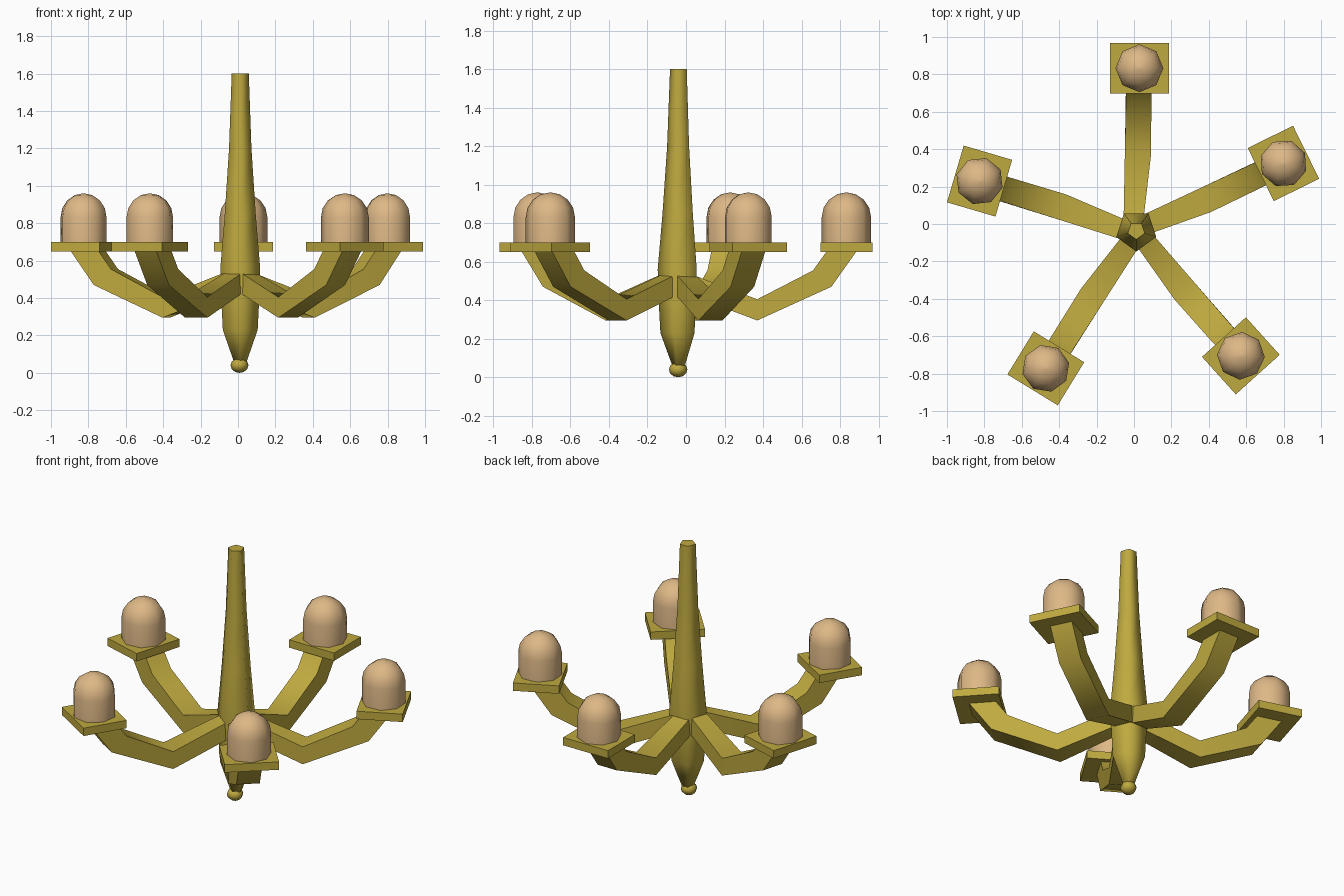
import bpy, math
from mathutils import Matrix, Vector

if "Cube" in bpy.data.objects:
    bpy.data.objects.remove(bpy.data.objects["Cube"])

def material(name, rgb):
    m = bpy.data.materials.new(name)
    m.diffuse_color = (*rgb, 1)
    m.use_nodes = True
    m.node_tree.nodes["Principled BSDF"].inputs["Base Color"].default_value = m.diffuse_color
    return m

brass = material("brass", (0.52, 0.40, 0.05))
wax = material("warm wax", (0.73, 0.48, 0.24))

def build(name, verts, faces, mat, matrix=None, smooth=None):
    me = bpy.data.meshes.new(name)
    me.from_pydata(verts, [], faces)
    if matrix:
        me.transform(matrix)
    me.materials.append(mat)
    ob = bpy.data.objects.new(name, me)
    bpy.context.collection.objects.link(ob)
    bpy.ops.object.select_all(action='DESELECT')
    ob.select_set(True)
    bpy.context.view_layer.objects.active = ob
    bpy.ops.object.mode_set(mode='EDIT')
    bpy.ops.mesh.select_all(action='SELECT')
    bpy.ops.mesh.normals_make_consistent(inside=False)
    bpy.ops.object.mode_set(mode='OBJECT')
    if smooth:
        bpy.ops.object.shade_smooth_by_angle(angle=math.radians(smooth))
    return ob

def loft(rings):
    """Skin a list of equal-length vertex rings and cap both ends."""
    n = len(rings[0])
    verts = [v for r in rings for v in r]
    faces = [(i*n + j, i*n + (j+1) % n, (i+1)*n + (j+1) % n, (i+1)*n + j)
             for i in range(len(rings)-1) for j in range(n)]
    faces += [tuple(range(n)), tuple(range(len(verts)-n, len(verts)))]
    return verts, faces

def lathe(profile, n, start):
    return loft([[(r*math.cos(start + 2*math.pi*k/n), r*math.sin(start + 2*math.pi*k/n), z)
                  for k in range(n)] for r, z in profile])

# five-sided central column
column = [(0.036, 0.06), (0.098, 0.23), (0.107, 0.40), (0.112, 0.56), (0.087, 0.85),
          (0.063, 1.2), (0.048, 1.6)]
build("column", *lathe(column, 5, -math.pi/2), brass,
      Matrix.Translation((0.012, -0.035, 0)), 75)

# bottom ball
bpy.ops.mesh.primitive_uv_sphere_add(segments=8, ring_count=6, radius=1, location=(0.008, -0.041, 0.04))
ball = bpy.context.object
ball.name = "bottom_ball"
ball.scale = (0.048, 0.048, 0.04)
ball.data.materials.append(brass)
bpy.ops.object.shade_smooth_by_angle(angle=math.radians(50))

# arm sections: (top r, top z, bottom r, bottom z, sideways shift, half width)
sections = [(0.0, 0.56, 0.0, 0.45, 0.012, 0.05),
            (0.41, 0.405, 0.41, 0.295, -0.016, 0.07),
            (0.70, 0.555, 0.795, 0.47, -0.02, 0.068),
            (0.775, 0.66, 0.93, 0.66, -0.02, 0.068)]
arm_rings = [[(tr, s-w, tz), (tr, s+w, tz), (br, s+w, bz), (br, s-w, bz)]
             for tr, tz, br, bz, s, w in sections]

# drip plate and domed candle, local to the arm end
END = Vector((0.873, -0.024, 0))
px, py = 0.135, 0.158
plate_rings = [[(-px, -py, z), (px, -py, z), (px, py, z), (-px, py, z)] for z in (0.65, 0.70)]
R, H = 0.128, 0.832
candle = [(R, 0.69), (R, H)] + [(R*math.cos(math.radians(a)), H + R*math.sin(math.radians(a)))
                                for a in (22.5, 45, 67.5, 89)]

# five hand-spaced arms
for i, deg in enumerate((90, 163.6, 238.5, 312, 386.2), 1):
    m = Matrix.Translation((0.005, -0.04, 0)) @ Matrix.Rotation(math.radians(deg), 4, 'Z')
    end = m @ Matrix.Translation(END)
    build(f"arm_{i}", *loft(arm_rings), brass, m, 50)
    build(f"drip_plate_{i}", *loft(plate_rings), brass, end)
    build(f"candle_{i}", *lathe(candle, 8, 0), wax, end, 50)
